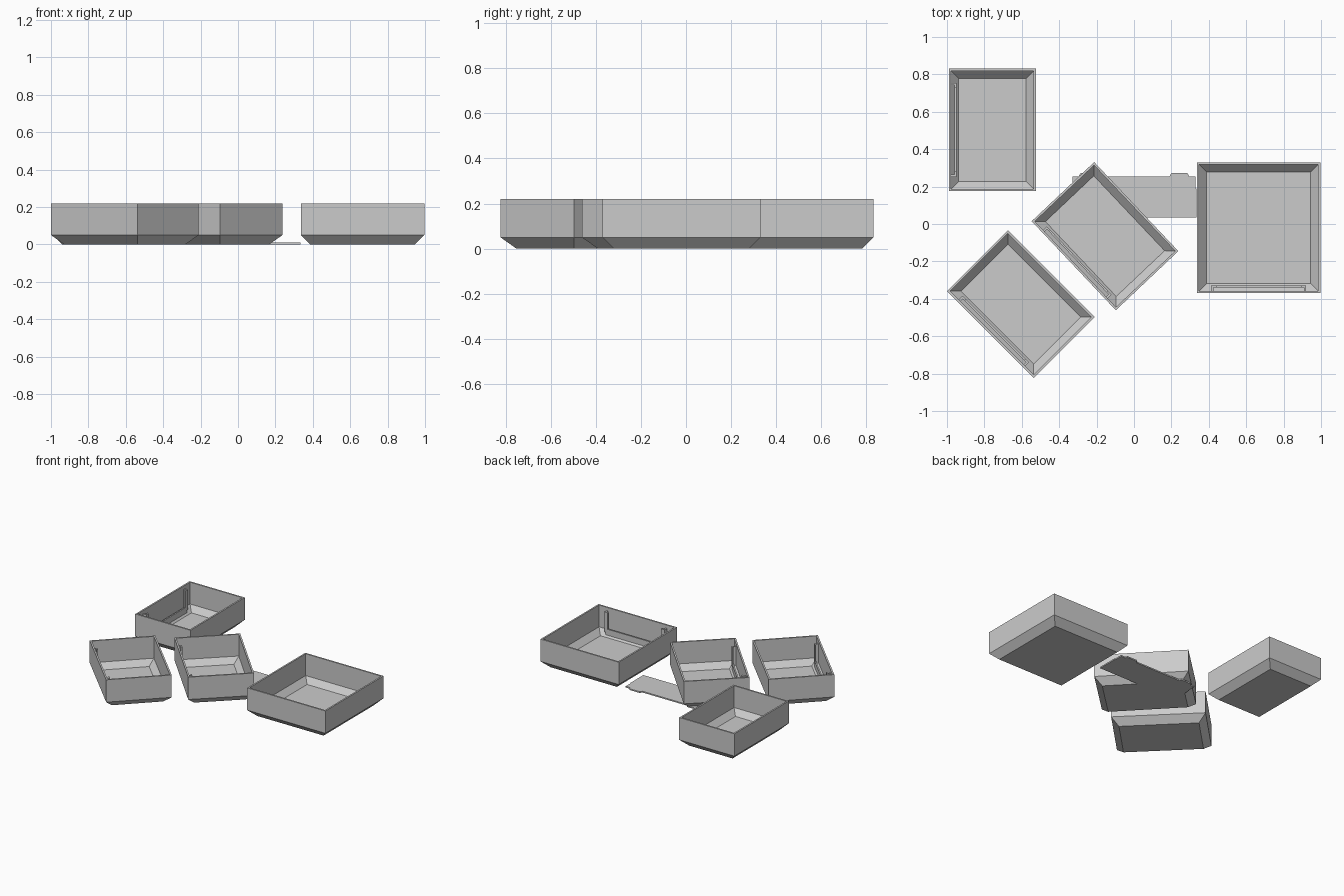
import bpy
import bmesh
import math
from mathutils import Matrix, Vector

if "Cube" in bpy.data.objects:
    bpy.data.objects.remove(bpy.data.objects["Cube"])

grey = bpy.data.materials.new("light_grey")
grey.diffuse_color = (0.6, 0.6, 0.6, 1)
grey.use_nodes = True
grey.node_tree.nodes["Principled BSDF"].inputs["Base Color"].default_value = grey.diffuse_color

WALL, BASE_INSET, BASE_H, TOP = 0.012, 0.05, 0.05, 0.22


def finish(name, bm, place=Matrix()):
    bmesh.ops.recalc_face_normals(bm, faces=bm.faces)
    mesh = bpy.data.meshes.new(name)
    bm.to_mesh(mesh)
    bm.free()
    mesh.materials.append(grey)
    obj = bpy.data.objects.new(name, mesh)
    obj.matrix_world = place
    bpy.context.collection.objects.link(obj)
    return obj


def box(bm, x0, x1, y0, y1, z0, z1):
    size = Matrix.Diagonal((x1 - x0, y1 - y0, z1 - z0, 1))
    centre = Matrix.Translation(((x0 + x1) / 2, (y0 + y1) / 2, (z0 + z1) / 2))
    bmesh.ops.create_cube(bm, size=1, matrix=centre @ size)


def tray(name, x, y, w, l, angle):
    """Open box with chamfered base; the card holder is on its local -x wall."""
    place = Matrix.Translation((x, y, 0)) @ Matrix.Rotation(math.radians(angle), 4, 'Z')

    # Shell: rectangular rings from the outer base, over the rim, to the floor
    bm = bmesh.new()
    rings = []
    for inset, z in ((BASE_INSET, 0), (0, BASE_H), (0, TOP), (WALL, TOP),
                     (WALL, BASE_H + 0.004), (BASE_INSET + 0.002, 0.012)):
        a, b = w / 2 - inset, l / 2 - inset
        rings.append([bm.verts.new((sx * a, sy * b, z))
                      for sx, sy in ((-1, -1), (1, -1), (1, 1), (-1, 1))])
    for low, high in zip(rings, rings[1:]):
        for i in range(4):
            j = (i + 1) % 4
            bm.faces.new((low[i], low[j], high[j], high[i]))
    bm.faces.new(rings[0])
    bm.faces.new(rings[-1])
    finish(name, bm, place)

    # Card holder: lower rail and two hooked posts
    bm = bmesh.new()
    left, end = -w / 2, l / 2 - 0.088
    box(bm, left + 0.030, left + 0.040, -end, end, 0.022, 0.070)
    for s in (-1, 1):
        y0, y1 = sorted((s * end, s * (end + 0.012)))
        box(bm, left + 0.006, left + 0.040, y0, y1, 0.045, 0.195)
        y0, y1 = sorted((s * (end - 0.016), s * end))
        box(bm, left + 0.030, left + 0.040, y0, y1, 0.022, 0.195)
    finish(name + "_card_holder", bm, place)


# Three small trays and one large tray
tray("back_tray", -0.757, 0.503, 0.465, 0.655, 0)
tray("left_tray", -0.605, -0.428, 0.46, 0.655, 45)
tray("middle_tray", -0.155, -0.065, 0.46, 0.655, 43.4)
tray("large_tray", 0.666, -0.02, 0.70, 0.66, 90)

# Flat divider plate with two tabs along its back edge
half = [(0.335, 0.035), (0.335, 0.19), (0.33, 0.19), (0.33, 0.255), (0.295, 0.255),
        (0.285, 0.272), (0.20, 0.272), (0.19, 0.255)]
outline = half + [(-x, y) for x, y in reversed(half)]
bm = bmesh.new()
face = bm.faces.new([bm.verts.new((x, y, 0)) for x, y in outline])
extruded = bmesh.ops.extrude_face_region(bm, geom=[face], use_keep_orig=True)
bmesh.ops.translate(bm, vec=Vector((0, 0, 0.01)),
                    verts=[g for g in extruded["geom"] if isinstance(g, bmesh.types.BMVert)])
finish("divider_plate", bm)
